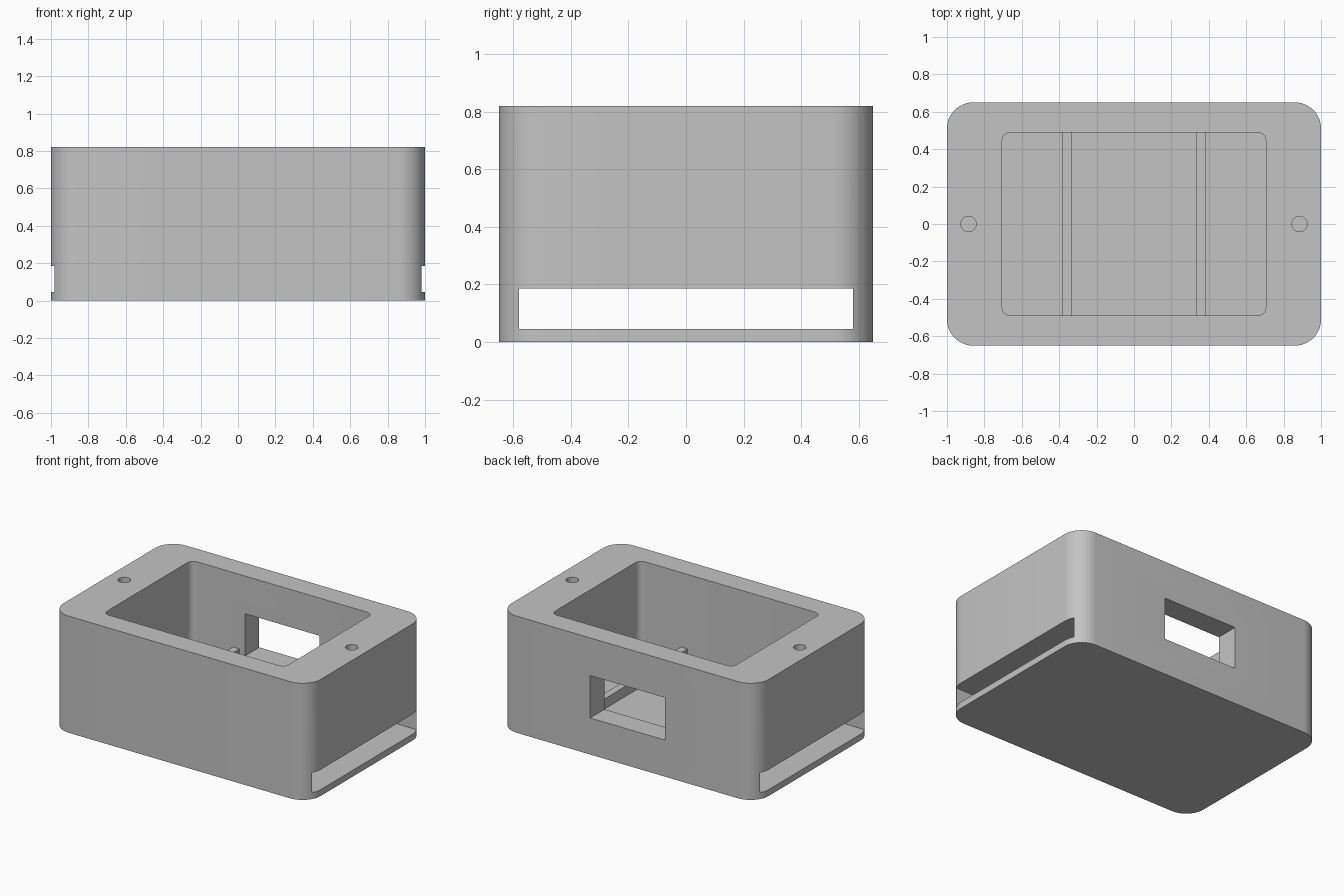
import bpy, bmesh, math

old = bpy.data.objects.get("Cube")
if old:
    bpy.data.objects.remove(old, do_unlink=True)

grey = bpy.data.materials.new("plain_grey")
grey.use_nodes = True
grey.diffuse_color = (0.55, 0.55, 0.55, 1)
grey.node_tree.nodes["Principled BSDF"].inputs["Base Color"].default_value = grey.diffuse_color


def rounded_outline(w, d, r, steps):
    """Outline of a rectangle with rounded corners, counterclockwise."""
    if r == 0:
        return [(w / 2, d / 2), (-w / 2, d / 2), (-w / 2, -d / 2), (w / 2, -d / 2)]
    pts = []
    for i, (sx, sy) in enumerate([(1, 1), (-1, 1), (-1, -1), (1, -1)]):
        for k in range(steps + 1):
            a = math.pi / 2 * (i + k / steps)
            pts.append((sx * (w / 2 - r) + r * math.cos(a),
                        sy * (d / 2 - r) + r * math.sin(a)))
    return pts


def prism(name, outline, z0, z1, x=0, y=0):
    """Upright solid from an outline."""
    bm = bmesh.new()
    base = bm.faces.new([bm.verts.new((px + x, py + y, z0)) for px, py in outline])
    top = bmesh.ops.extrude_face_region(bm, geom=[base])["geom"]
    bmesh.ops.translate(bm, vec=(0, 0, z1 - z0),
                        verts=[v for v in top if isinstance(v, bmesh.types.BMVert)])
    bmesh.ops.recalc_face_normals(bm, faces=bm.faces)
    mesh = bpy.data.meshes.new(name)
    bm.to_mesh(mesh)
    bm.free()
    mesh.materials.append(grey)
    obj = bpy.data.objects.new(name, mesh)
    bpy.context.collection.objects.link(obj)
    return obj


def box(w, d):
    return rounded_outline(w, d, 0, 1)


def circle(r, n=32):
    return [(r * math.cos(math.tau * i / n), r * math.sin(math.tau * i / n)) for i in range(n)]


HEIGHT = 0.82
FLOOR = 0.225

# Outer shell
body = prism("housing", rounded_outline(2, 1.3, 0.14, 12), 0, HEIGHT)

# Pocket, strap slot, rear window and screw holes
cutters = [
    prism("pocket_cutter", rounded_outline(1.41, 0.98, 0.045, 8), FLOOR, 1),
    prism("slot_cutter", box(2.4, 1.16), 0.045, 0.185),
    prism("window_cutter", box(0.58, 0.6), 0.257, 0.555, y=0.6),
]
for side, x in (("left", 0.885), ("right", -0.885)):
    cutters.append(prism(side + "_hole_cutter", circle(0.041), 0.45, 1, x=x))

for cutter in cutters:
    cutter.hide_render = True
    mod = body.modifiers.new(cutter.name, "BOOLEAN")
    mod.operation = "DIFFERENCE"
    mod.solver = "EXACT"
    mod.object = cutter

# Apply the cuts, then drop the cutters
bpy.context.view_layer.update()
cut = body.evaluated_get(bpy.context.evaluated_depsgraph_get())
body.data = bpy.data.meshes.new_from_object(cut)
body.modifiers.clear()
for cutter in cutters:
    bpy.data.objects.remove(cutter, do_unlink=True)

# Support ridges across the pocket floor
for side, x in (("left", 0.357), ("right", -0.357)):
    prism(side + "_ridge", box(0.05, 0.984), FLOOR - 0.01, 0.296, x=x)

# Smooth the rounded corners, keep real edges sharp
bpy.ops.object.select_all(action="DESELECT")
body.select_set(True)
bpy.context.view_layer.objects.active = body
bpy.ops.object.shade_smooth_by_angle(angle=math.radians(30))
